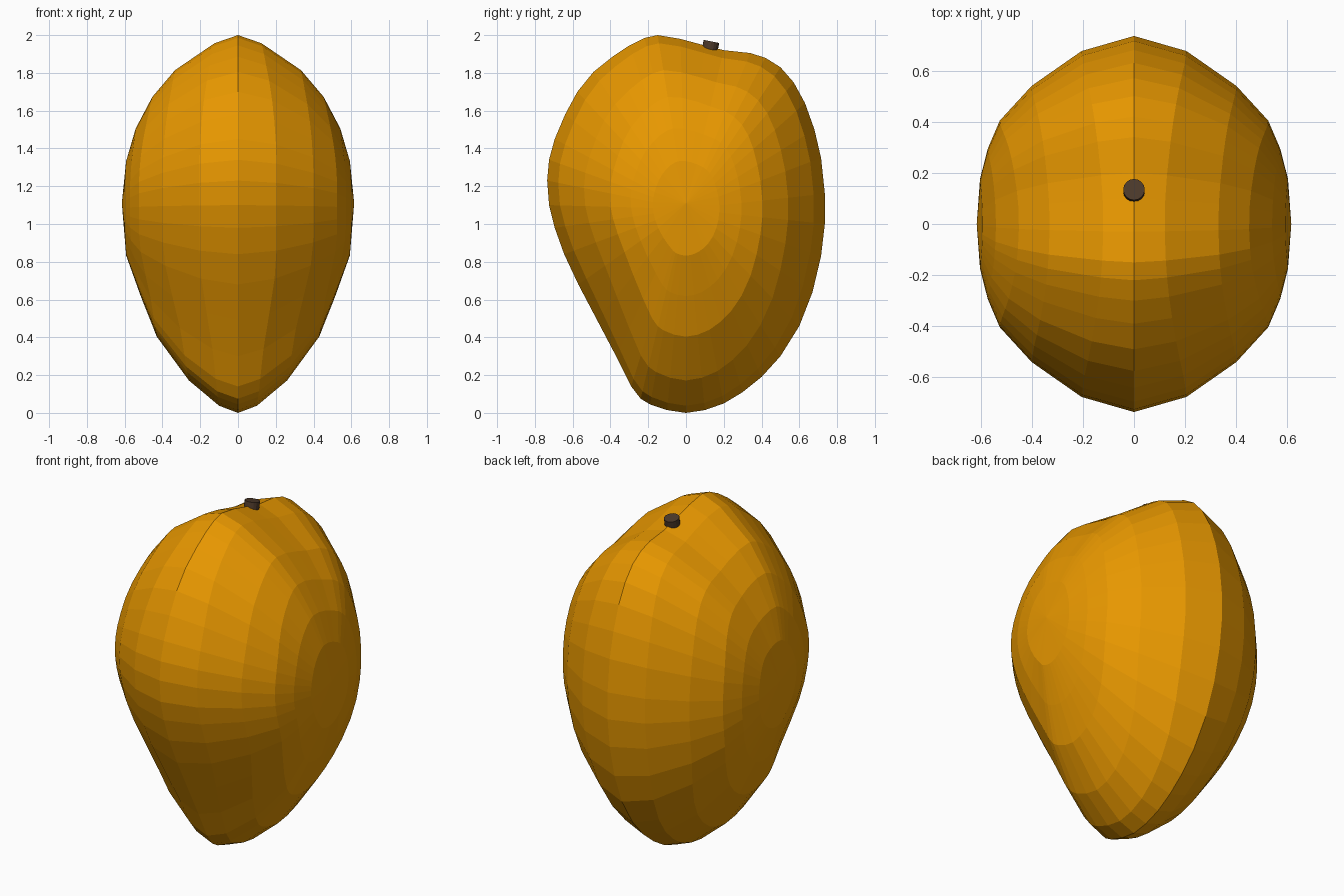
import bpy, bmesh, math

if "Cube" in bpy.data.objects:
    bpy.data.objects.remove(bpy.data.objects["Cube"])


def material(name, color):
    m = bpy.data.materials.new(name)
    m.diffuse_color = (*color, 1)
    m.use_nodes = True
    m.node_tree.nodes["Principled BSDF"].inputs["Base Color"].default_value = m.diffuse_color
    return m


# Side silhouette (y, z), starting at the bottom and running up the back
OUTLINE = [(0, 0), (0.1, 0.015), (0.2, 0.05), (0.3, 0.11), (0.4, 0.19), (0.5, 0.30),
           (0.6, 0.46), (0.67, 0.64), (0.715, 0.83), (0.735, 1.0), (0.735, 1.16),
           (0.715, 1.35), (0.68, 1.5), (0.63, 1.64), (0.57, 1.75), (0.5, 1.83),
           (0.42, 1.88), (0.34, 1.905), (0.2, 1.92), (0.1, 1.945), (-0.03, 1.98),
           (-0.15, 2.0), (-0.22, 1.985), (-0.30, 1.945), (-0.39, 1.885), (-0.49, 1.805),
           (-0.575, 1.70), (-0.64, 1.58), (-0.695, 1.45), (-0.725, 1.34), (-0.735, 1.23),
           (-0.725, 1.10), (-0.695, 0.98), (-0.645, 0.84), (-0.57, 0.68), (-0.47, 0.49),
           (-0.37, 0.3), (-0.29, 0.14), (-0.24, 0.075), (-0.19, 0.045), (-0.1, 0.015)]
CY, CZ = 0.0, 1.08

# Nested rings: (scale, x) toward the front/back, the top and the bottom
SIDE = [(0.92, 0.205), (0.735, 0.40), (0.55, 0.525), (0.40, 0.572), (0.24, 0.602)]
TOP = [(0.955, 0.12), (0.80, 0.33), (0.645, 0.45), (0.46, 0.54), (0.27, 0.592)]
BOTTOM = [(0.965, 0.10), (0.845, 0.26), (0.635, 0.43), (0.44, 0.515), (0.24, 0.592)]
ROUND = [0, 0.05, 0.15, 0.3, 0.5]   # how far each ring relaxes to an oval

# Fruit body: two mirrored cheeks sharing the central outline
bm = bmesh.new()
seam = [bm.verts.new((0, y, z)) for y, z in OUTLINE]
n = len(seam)
for side in (1, -1):
    prev = seam
    for k in range(5):
        ring = []
        for y, z in OUTLINE:
            dy, dz = y - CY, z - CZ
            w = (dz * dz / (dy * dy + dz * dz)) ** 2
            end = TOP[k] if dz > 0 else BOTTOM[k]
            s = SIDE[k][0] * (1 - w) + end[0] * w
            x = SIDE[k][1] * (1 - w) + end[1] * w
            oval = 1 / math.hypot(dy / 0.735, dz / 0.98)
            s *= 1 + ROUND[k] * (oval - 1)
            ring.append(bm.verts.new((side * x, CY + dy * s, CZ + dz * s)))
        for i in range(n):
            j = (i + 1) % n
            bm.faces.new((prev[i], prev[j], ring[j], ring[i]))
        prev = ring
    pole = bm.verts.new((side * 0.615, CY, CZ + 0.03))
    for i in range(n):
        bm.faces.new((prev[i], prev[(i + 1) % n], pole))
bmesh.ops.recalc_face_normals(bm, faces=bm.faces)
mesh = bpy.data.meshes.new("fruit_body")
bm.to_mesh(mesh)
bm.free()
body = bpy.data.objects.new("fruit_body", mesh)
bpy.context.collection.objects.link(body)
mesh.materials.append(material("fruit_skin", (0.80, 0.31, 0.0)))

# Stem stub
bpy.ops.mesh.primitive_cylinder_add(vertices=16, radius=0.042, depth=0.05,
                                    location=(0, 0.13, 1.942),
                                    rotation=(math.radians(-11), 0, 0))
stem = bpy.context.object
stem.name = "stem"
stem.data.materials.append(material("stem_brown", (0.075, 0.042, 0.024)))
